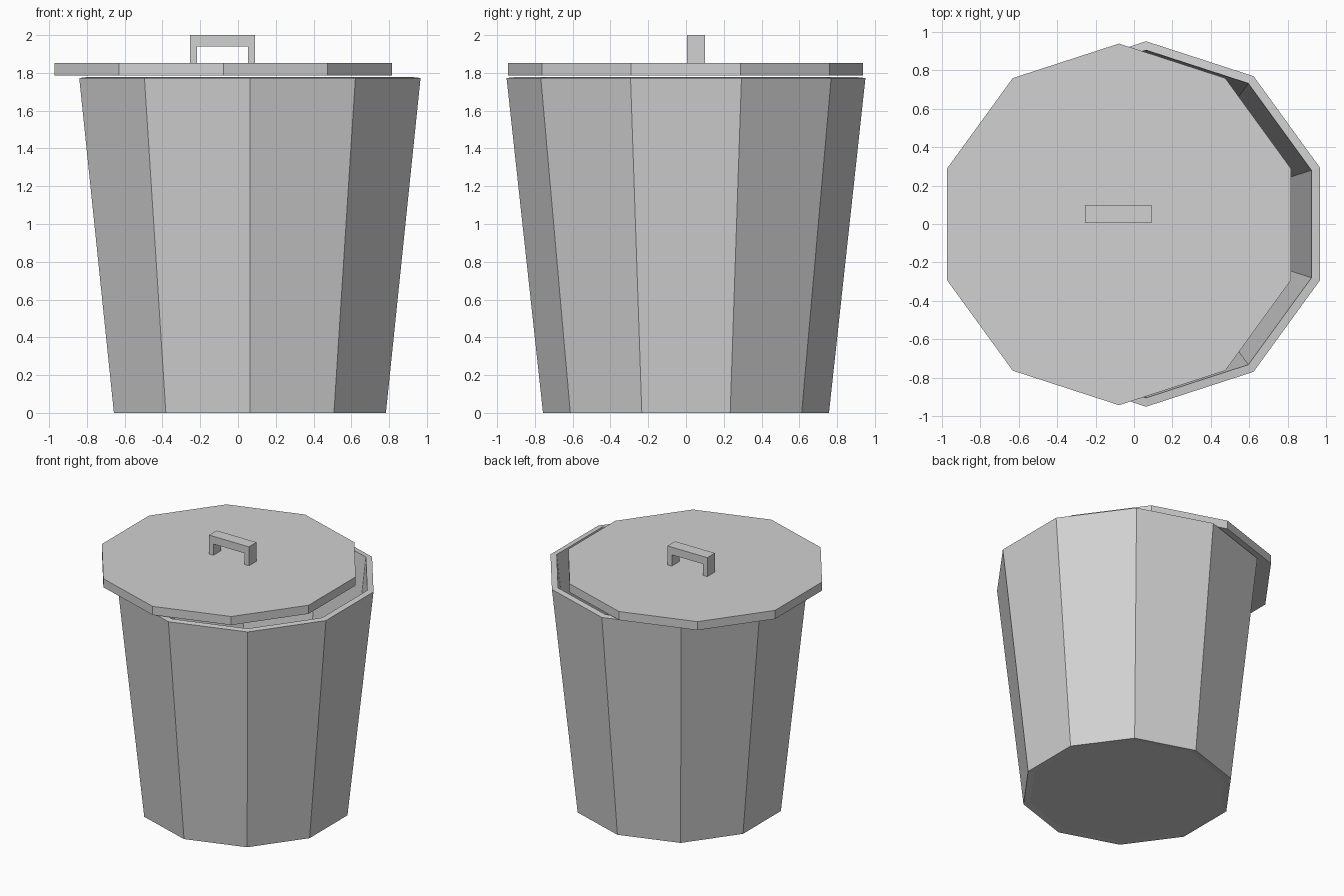
import bpy
import bmesh
from math import pi, cos, sin

cube = bpy.data.objects.get("Cube")
if cube:
    bpy.data.objects.remove(cube, do_unlink=True)

SIDES = 10

# One plain grey for every part
GREY = (0.64, 0.64, 0.64, 1)
grey = bpy.data.materials.new("grey_metal")
grey.use_nodes = True
grey.diffuse_color = GREY
grey.node_tree.nodes["Principled BSDF"].inputs["Base Color"].default_value = GREY


def finish(name, bm, location):
    bmesh.ops.recalc_face_normals(bm, faces=bm.faces)
    mesh = bpy.data.meshes.new(name)
    bm.to_mesh(mesh)
    bm.free()
    mesh.materials.append(grey)
    obj = bpy.data.objects.new(name, mesh)
    obj.location = location
    bpy.context.collection.objects.link(obj)
    return obj


def loft(name, profile, location):
    """Turn a (radius, height) profile into a closed faceted body."""
    bm = bmesh.new()
    rings = []
    for radius, z in profile:
        angles = [2 * pi * (i + 0.5) / SIDES for i in range(SIDES)]
        rings.append([bm.verts.new((radius * cos(a), radius * sin(a), z)) for a in angles])
    for low, high in zip(rings, rings[1:]):
        for i in range(SIDES):
            j = (i + 1) % SIDES
            bm.faces.new((low[i], low[j], high[j], high[i]))
    bm.faces.new(rings[0])
    bm.faces.new(rings[-1])
    return finish(name, bm, location)


# Tapered bin: underside ring, outer wall, sloping rim, inner wall, floor
loft("bin_body",
     [(0.71, 0.005), (0.757, 0), (0.95, 1.773), (0.904, 1.778), (0.712, 0.012)],
     (0.063, 0, 0))

# Flat lid, pushed to one side
loft("lid", [(0.94, 1.785), (0.94, 1.852)], (-0.078, -0.002, 0))

# Square arch handle
outline = [(-0.172, 0), (-0.172, 0.15), (0.172, 0.15), (0.172, 0),
           (0.135, 0), (0.135, 0.09), (-0.135, 0.09), (-0.135, 0)]
bm = bmesh.new()
side = bm.faces.new([bm.verts.new((x, -0.047, z)) for x, z in outline])
extruded = bmesh.ops.extrude_face_region(bm, geom=[side], use_keep_orig=True)
moved = [v for v in extruded["geom"] if isinstance(v, bmesh.types.BMVert)]
bmesh.ops.translate(bm, verts=moved, vec=(0, 0.094, 0))
finish("lid_handle", bm, (-0.082, 0.053, 1.85))
